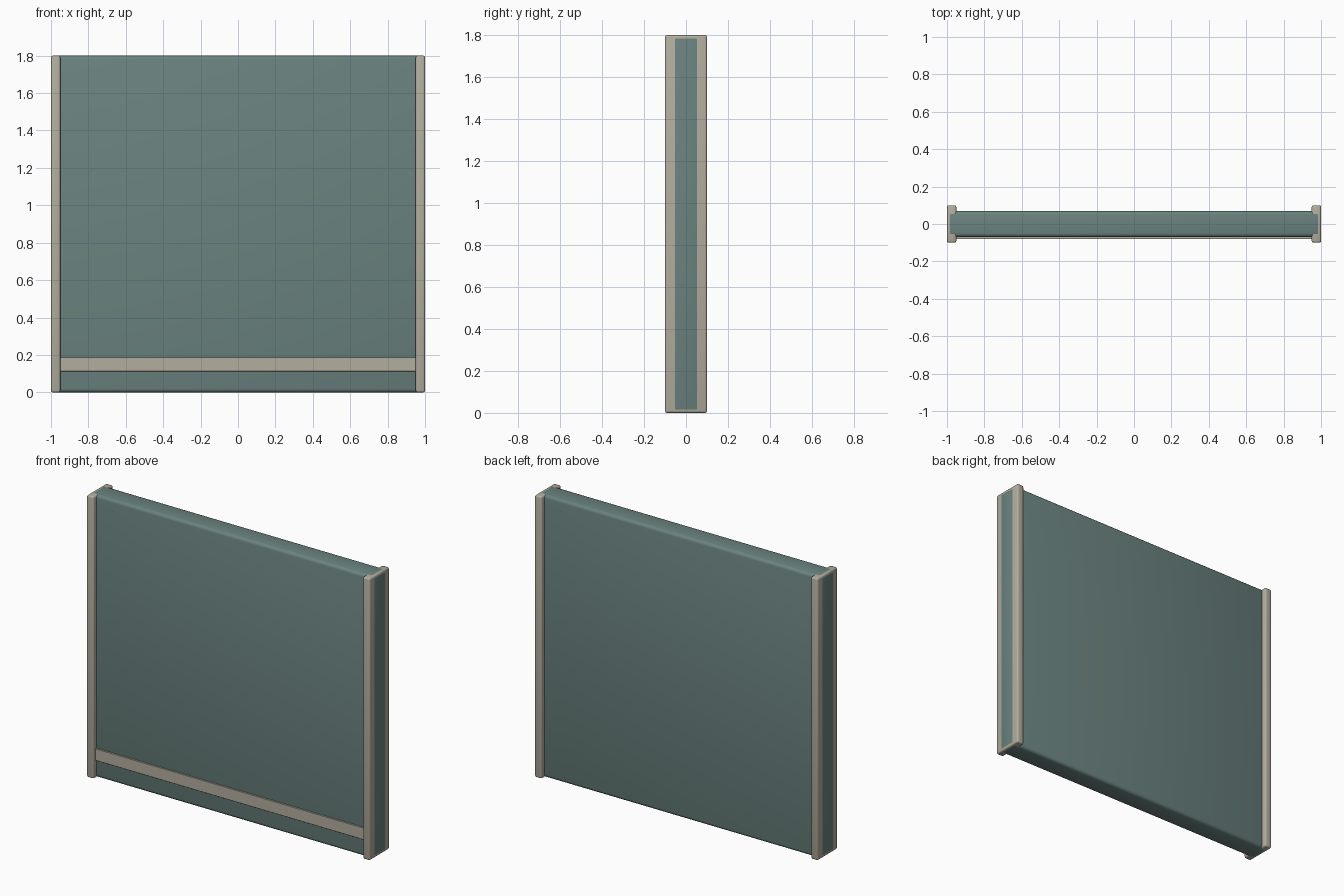
import bpy

if "Cube" in bpy.data.objects:
    bpy.data.objects.remove(bpy.data.objects["Cube"])


def material(name, rgb):
    m = bpy.data.materials.new(name)
    m.diffuse_color = (*rgb, 1)
    m.use_nodes = True
    m.node_tree.nodes["Principled BSDF"].inputs["Base Color"].default_value = m.diffuse_color
    return m


teal = material("teal fabric", (0.145, 0.227, 0.212))
beige = material("beige trim", (0.45, 0.42, 0.345))


def box(name, lo, hi, mat, bevel, segments=3):
    """Rounded box between two corners."""
    bpy.ops.mesh.primitive_cube_add(
        size=1, location=[(a + b) / 2 for a, b in zip(lo, hi)])
    ob = bpy.context.object
    ob.name = name
    ob.scale = [b - a for a, b in zip(lo, hi)]
    bpy.ops.object.transform_apply(location=False, rotation=False, scale=True)
    ob.data.materials.append(mat)
    mod = ob.modifiers.new("Bevel", "BEVEL")
    mod.width = bevel
    mod.segments = segments
    bpy.ops.object.modifier_apply(modifier=mod.name)
    bpy.ops.object.shade_smooth_by_angle()
    return ob


# Padded panel, its flat ends and top showing just proud of the posts
e = 0.0006
box("panel", (-1 - e, -0.07, -e), (1 + e, 0.07, 1.8 + e), teal, 0.02)

# End posts
for side, x in (("left", -1), ("right", 0.95)):
    box(side + "_post", (x, -0.1, 0), (x + 0.05, 0.1, 1.8), beige, 0.01)

# Front trim rail
box("front_rail", (-0.96, -0.08, 0.112), (0.96, -0.06, 0.187), beige, 0.001, 1)
